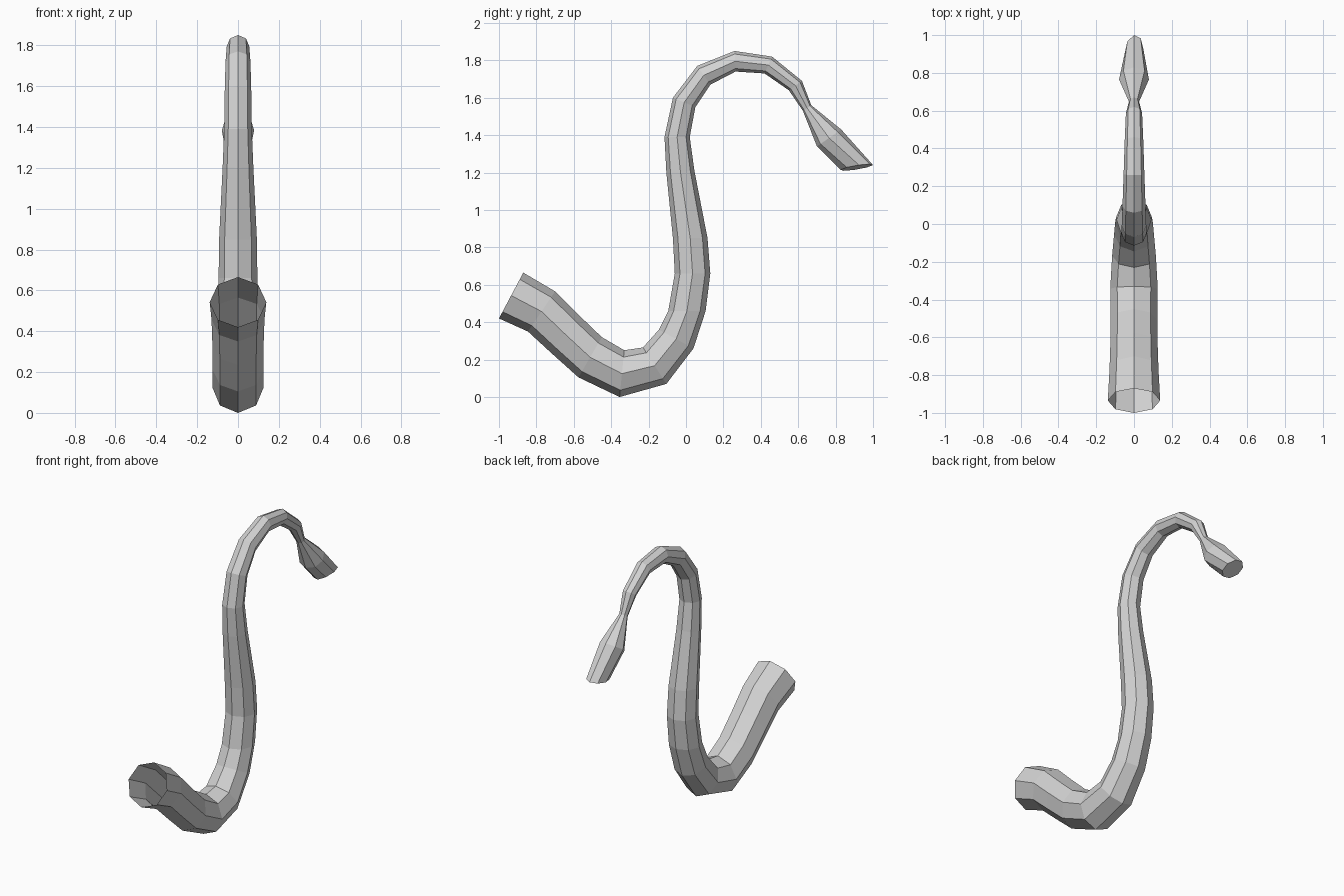
import bpy, bmesh, math
from mathutils import Vector

cube = bpy.data.objects.get("Cube")
if cube:
    bpy.data.objects.remove(cube, do_unlink=True)

SIDES = 8

# Upper and lower silhouette points (y, z) of each ring along the tube
UPPER = [(-.87, .665), (-.70, .565), (-.575, .44), (-.45, .32), (-.33, .25),
         (-.23, .265), (-.145, .36), (-.095, .46), (-.06, .66), (-.07, .85),
         (-.105, 1.20), (-.115, 1.39), (-.07, 1.60), (.06, 1.77), (.26, 1.85),
         (.46, 1.82), (.62, 1.69), (.67, 1.56), (.83, 1.43), (1.0, 1.24)]
LOWER = [(-1.0, .42), (-.845, .35), (-.72, .235), (-.575, .105), (-.355, 0),
         (-.105, .07), (.04, .26), (.105, .46), (.13, .66), (.115, .85),
         (.045, 1.21), (.02, 1.39), (.05, 1.55), (.13, 1.67), (.265, 1.74),
         (.42, 1.73), (.55, 1.64), (.625, 1.53), (.70, 1.34), (.825, 1.215)]

# Plain grey material
grey = bpy.data.materials.new("light_grey")
grey.use_nodes = True
colour = (.65, .65, .65, 1)
grey.diffuse_color = colour
grey.node_tree.nodes["Principled BSDF"].inputs["Base Color"].default_value = colour


def add_ring(bm, upper, lower, is_tip):
    """Eight-sided ring with corners at its top and bottom."""
    a, b = Vector((0, *upper)), Vector((0, *lower))
    centre, arm = (a + b) / 2, (a - b) / 2
    # The tip is pinched sideways and slightly tilted
    half_width = .05 if is_tip else arm.length
    tilt = Vector((0, .012, .013)) if is_tip else Vector((0, 0, 0))
    ring = []
    for i in range(SIDES):
        t = math.tau * i / SIDES
        side = Vector((half_width, 0, 0)) + tilt
        ring.append(bm.verts.new(centre + arm * math.cos(t) + side * math.sin(t)))
    return ring


# Curved tail: open at the thick base, closed at the pinched tip
bm = bmesh.new()
last = len(UPPER) - 1
rings = [add_ring(bm, u, l, i == last) for i, (u, l) in enumerate(zip(UPPER, LOWER))]
for r0, r1 in zip(rings, rings[1:]):
    for i in range(SIDES):
        j = (i + 1) % SIDES
        bm.faces.new((r0[i], r0[j], r1[j], r1[i]))
bm.faces.new(rings[-1])
bmesh.ops.recalc_face_normals(bm, faces=bm.faces)

mesh = bpy.data.meshes.new("curved_tail")
bm.to_mesh(mesh)
bm.free()
mesh.materials.append(grey)
tail = bpy.data.objects.new("curved_tail", mesh)
bpy.context.collection.objects.link(tail)
